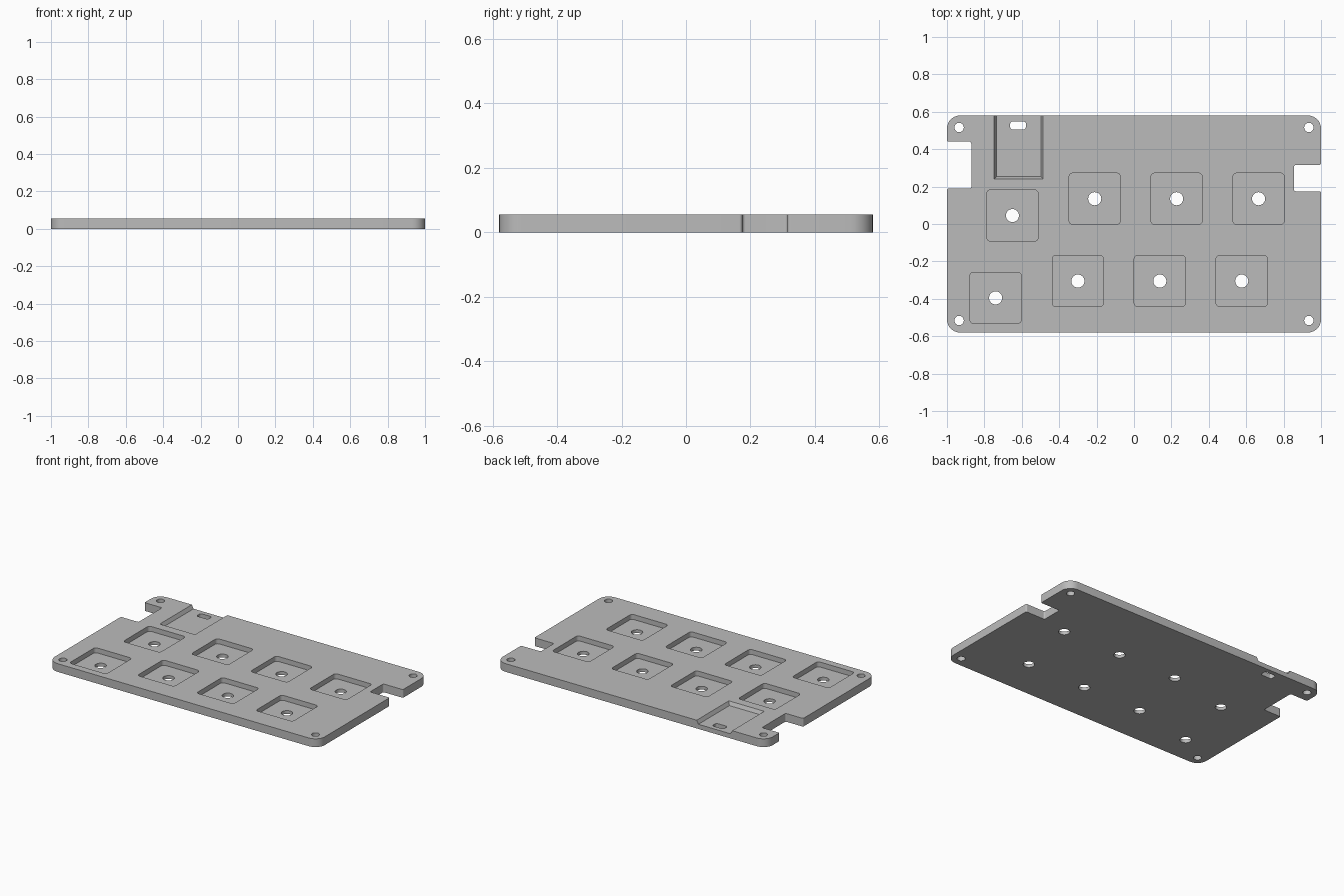
import bpy, bmesh
from math import tan
from mathutils import Vector

if "Cube" in bpy.data.objects:
    bpy.data.objects.remove(bpy.data.objects["Cube"])

THICK = 0.055
POCKET_FLOOR = 0.022
RECESS_FLOOR = 0.031

grey = bpy.data.materials.new("plain grey")
grey.use_nodes = True
colour = (0.5, 0.5, 0.5, 1)
grey.diffuse_color = colour
grey.node_tree.nodes["Principled BSDF"].inputs["Base Color"].default_value = colour


def rounded(corners, steps=8):
    """Round each (x, y, radius) corner of a polygon with an arc."""
    out = []
    for i, (x, y, r) in enumerate(corners):
        p = Vector((x, y))
        a = (Vector(corners[i - 1][:2]) - p).normalized()
        b = (Vector(corners[(i + 1) % len(corners)][:2]) - p).normalized()
        reach = r / tan(a.angle(b) / 2)
        centre = p + (a + b).normalized() * (reach ** 2 + r ** 2) ** 0.5
        start, end = p + a * reach - centre, p + b * reach - centre
        for k in range(steps + 1):
            t = k / steps
            out.append(centre + start.slerp(end, t).normalized() * r)
    return out


def box(cx, cy, w, d, r):
    x, y = w / 2, d / 2
    return rounded([(cx - x, cy - y, r), (cx + x, cy - y, r),
                    (cx + x, cy + y, r), (cx - x, cy + y, r)])


def prism(bm, low, z0, z1, high=None):
    """Solid between a lower outline and an upper one."""
    bottom = [bm.verts.new((p[0], p[1], z0)) for p in low]
    top = [bm.verts.new((p[0], p[1], z1)) for p in (high or low)]
    bm.faces.new(bottom[::-1])
    bm.faces.new(top)
    for i in range(len(bottom)):
        j = (i + 1) % len(bottom)
        bm.faces.new((bottom[i], bottom[j], top[j], top[i]))


def make(name, bm):
    bmesh.ops.recalc_face_normals(bm, faces=bm.faces)
    mesh = bpy.data.meshes.new(name)
    bm.to_mesh(mesh)
    bm.free()
    mesh.materials.append(grey)
    ob = bpy.data.objects.new(name, mesh)
    bpy.context.collection.objects.link(ob)
    return ob


# Plate outline with a notch in each short side
R, S = 0.07, 0.01
outline = rounded([
    (-1, -0.58, R), (1, -0.58, R),
    (1, 0.175, S), (0.855, 0.175, S), (0.855, 0.315, S), (1, 0.315, S),
    (1, 0.58, R), (-1, 0.58, R),
    (-1, 0.44, S), (-0.87, 0.44, S), (-0.87, 0.19, S), (-1, 0.19, S)])
bm = bmesh.new()
prism(bm, outline, 0, THICK)
plate = make("plate", bm)

# Square pockets: the first column is offset, the rest sit on a regular pitch
keys = [(-0.65, 0.045), (-0.74, -0.395)]
for i in range(3):
    keys += [(-0.21 + i * 0.438, 0.135), (-0.30 + i * 0.438, -0.305)]
bm = bmesh.new()
for x, y in keys:
    prism(bm, box(x, y, 0.274, 0.274, 0.02), POCKET_FLOOR, 0.1)
pocket_cutter = make("pocket_cutter", bm)


# Recess with slanted walls, open at the back edge
def recess(inset):
    return [(-0.748 + inset, 0.24 + inset), (-0.485 - inset, 0.24 + inset),
            (-0.485 - inset, 0.7), (-0.748 + inset, 0.7)]


bm = bmesh.new()
prism(bm, recess(0.013), RECESS_FLOOR, THICK + 0.001, recess(0))
recess_cutter = make("recess_cutter", bm)

# Through holes: pocket centres, corner screws and a cable slot
bm = bmesh.new()
for x, y in keys:
    prism(bm, box(x, y, 0.07, 0.07, 0.0349), -0.1, 0.1)
for x in (-0.935, 0.935):
    for y in (-0.516, 0.516):
        prism(bm, box(x, y, 0.05, 0.05, 0.0249), -0.1, 0.1)
prism(bm, box(-0.62, 0.527, 0.084, 0.044, 0.014), -0.1, 0.1)
hole_cutter = make("hole_cutter", bm)

# Cut everything out of the plate
bpy.context.view_layer.objects.active = plate
for cutter in (pocket_cutter, recess_cutter, hole_cutter):
    mod = plate.modifiers.new(cutter.name, "BOOLEAN")
    mod.operation = "DIFFERENCE"
    mod.solver = "EXACT"
    mod.object = cutter
    bpy.ops.object.modifier_apply(modifier=mod.name)
    bpy.data.objects.remove(cutter)

bpy.ops.object.select_all(action="DESELECT")
plate.select_set(True)
bpy.ops.object.shade_smooth_by_angle(angle=0.5)
